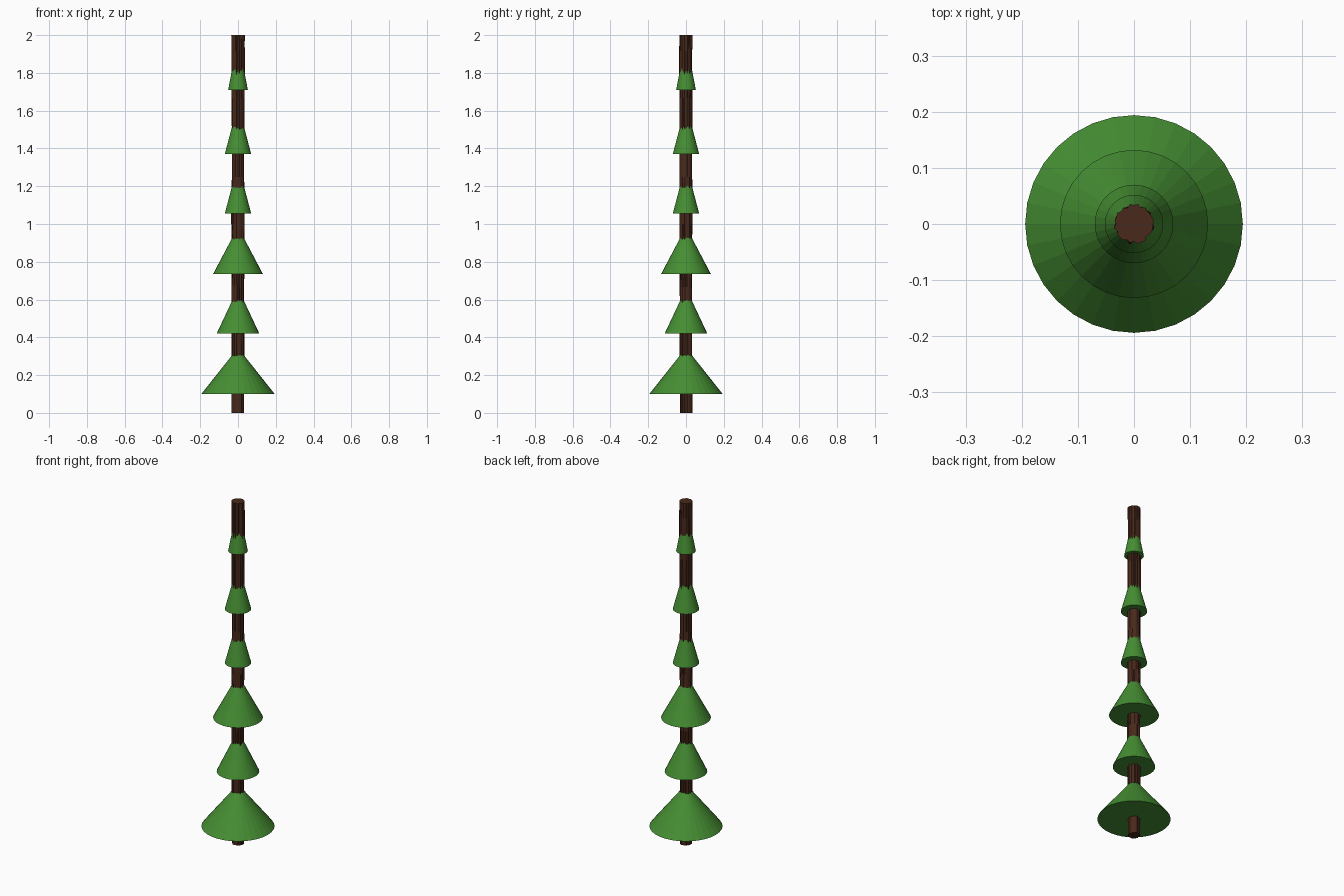
import bpy, bmesh, math, random

if "Cube" in bpy.data.objects:
    bpy.data.objects.remove(bpy.data.objects["Cube"])

random.seed(4)

def material(name, color):
    m = bpy.data.materials.new(name)
    m.diffuse_color = (*color, 1)
    m.use_nodes = True
    m.node_tree.nodes["Principled BSDF"].inputs["Base Color"].default_value = m.diffuse_color
    return m

bark = material("bark", (0.065, 0.022, 0.011))
needles = material("needles", (0.06, 0.27, 0.033))

# Trunk: ridged column with vertical bark grooves that change along its height
SIDES, RINGS = 32, 24
groove = [random.uniform(-0.003, 0.003) for _ in range(SIDES)]
bm = bmesh.new()
rings = []
for k in range(RINGS + 1):
    z = 2.0 * k / RINGS
    if k % 3 == 0:
        groove = [0.4 * g + random.uniform(-0.0025, 0.0025) for g in groove]
    ring = []
    for i in range(SIDES):
        a = 2 * math.pi * i / SIDES
        r = 0.0315 + 0.001 * z + groove[i] + (0.0012 if i % 2 else -0.0012)
        ring.append(bm.verts.new((r * math.cos(a), r * math.sin(a), z)))
    rings.append(ring)
for lo, hi in zip(rings, rings[1:]):
    for i in range(SIDES):
        j = (i + 1) % SIDES
        bm.faces.new((lo[i], lo[j], hi[j], hi[i]))
bm.faces.new(rings[0][::-1])
bm.faces.new(rings[-1])
mesh = bpy.data.meshes.new("trunk")
bm.to_mesh(mesh)
bm.free()
trunk = bpy.data.objects.new("trunk", mesh)
bpy.context.collection.objects.link(trunk)
mesh.materials.append(bark)

# Foliage tiers: base height, base radius, apex height (hidden in the trunk)
tiers = [(0.10, 0.194, 0.345), (0.42, 0.113, 0.66), (0.735, 0.132, 0.985),
         (1.055, 0.07, 1.32), (1.37, 0.07, 1.635), (1.71, 0.052, 1.985)]
for n, (base, radius, apex) in enumerate(tiers, 1):
    bpy.ops.mesh.primitive_cone_add(vertices=32, radius1=radius, radius2=0,
                                    depth=apex - base,
                                    location=(0, 0, (base + apex) / 2))
    tier = bpy.context.object
    tier.name = f"foliage_tier_{n}"
    tier.data.materials.append(needles)
